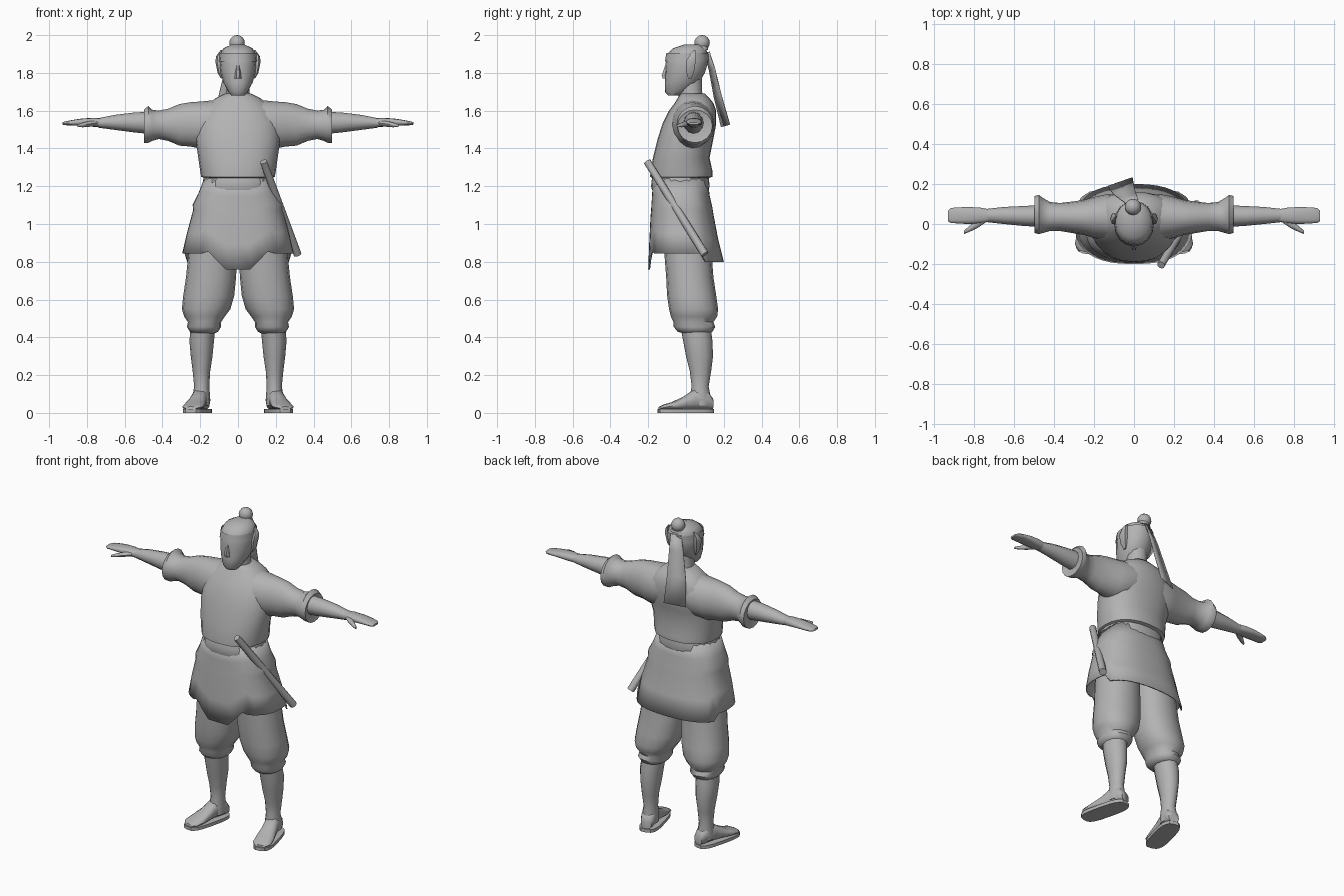
import bpy
import bmesh
from math import cos, sin, pi, copysign, radians
from mathutils import Matrix, Vector

default_cube = bpy.data.objects.get("Cube")
if default_cube:
    bpy.data.objects.remove(default_cube, do_unlink=True)

GREY = (0.45, 0.45, 0.45, 1)
clay = bpy.data.materials.new("plain grey")
clay.use_nodes = True
clay.diffuse_color = GREY
clay.node_tree.nodes["Principled BSDF"].inputs["Base Color"].default_value = GREY


def finish(name, bm, transform=None, angle=50):
    """Turn a bmesh into a shaded, coloured object."""
    if transform:
        bm.transform(transform)
    bmesh.ops.recalc_face_normals(bm, faces=bm.faces[:])
    mesh = bpy.data.meshes.new(name)
    bm.to_mesh(mesh)
    bm.free()
    mesh.materials.append(clay)
    mesh.shade_smooth()
    mesh.set_sharp_from_angle(angle=radians(angle))
    obj = bpy.data.objects.new(name, mesh)
    bpy.context.collection.objects.link(obj)
    return obj


def place(axis, t, u, v):
    return {"x": (t, u, v), "y": (u, t, v), "z": (u, v, t)}[axis]


def loft(name, axis, rings, sides=16, power=2.0, caps=True,
         transform=None, reshape=None, angle=50):
    """Skin rounded sections. A ring is (position, u low, u high, v low, v high),
    or (position, u half width, v low, v high) when centred."""
    bm = bmesh.new()
    loops = []
    for ring in rings:
        if len(ring) == 4:
            ring = (ring[0], -ring[1], *ring[1:])
        t, u_low, u_high, v_low, v_high = ring
        loop = []
        for i in range(sides):
            a = 2 * pi * i / sides
            c, s = cos(a), sin(a)
            c = copysign(abs(c) ** (2 / power), c)
            s = copysign(abs(s) ** (2 / power), s)
            u = (u_low + u_high + (u_high - u_low) * c) / 2
            v = (v_low + v_high + (v_high - v_low) * s) / 2
            point = place(axis, t, u, v)
            loop.append(bm.verts.new(reshape(*point) if reshape else point))
        loops.append(loop)
    for low, high in zip(loops, loops[1:]):
        for i in range(sides):
            j = (i + 1) % sides
            bm.faces.new((low[i], low[j], high[j], high[i]))
    if caps:
        bm.faces.new(loops[0])
        bm.faces.new(loops[-1])
    return finish(name, bm, transform, angle)


# Upper robe, blousing over the sash
loft("robe_body", "z", [
    (1.24, .17, -.17, .11), (1.25, .195, -.19, .14), (1.28, .2, -.188, .14),
    (1.35, .21, -.175, .125), (1.45, .225, -.15, .145), (1.53, .22, -.125, .16),
    (1.6, .19, -.09, .16), (1.64, .15, -.06, .145), (1.665, .12, -.045, .125),
    (1.69, .07, -.03, .1)], sides=24, power=2.3)

loft("waist_sash", "z", [
    (1.18, .185, -.18, .12), (1.2, .19, -.185, .125),
    (1.23, .185, -.182, .122), (1.26, .18, -.175, .12)], sides=24, power=2.3)


# Robe skirt with a pointed front hem
SKIRT_TOP, SKIRT_LOW = 1.24, .84


def hem_shape(x, y, z):
    if y < -.08 and abs(x) < .18:
        hem = .76 + .12 * max(0, abs(x) - .07) / .11
    elif y > .1:
        hem = .8
    else:
        hem = .845
    drop = (SKIRT_TOP - z) / (SKIRT_TOP - SKIRT_LOW)
    return x, y, SKIRT_TOP - drop * (SKIRT_TOP - hem)


skirt = loft("robe_skirt", "z", [
    (SKIRT_TOP, .18, -.175, .115), (1.16, .21, -.18, .125), (1.1, .24, -.185, .14),
    (1.07, .238, -.188, .145), (.95, .27, -.195, .17), (SKIRT_LOW, .295, -.2, .2)],
    sides=40, power=2.5, caps=False, reshape=hem_shape)
cloth = skirt.modifiers.new("cloth thickness", "SOLIDIFY")
cloth.thickness = .008

# Neck, head and face
loft("neck", "z", [(1.62, .075, -.04, .11), (1.7, .06, -.04, .085),
                   (1.78, .06, -.04, .085)], sides=12)
loft("head", "z", [
    (1.68, .035, -.095, -.03), (1.7, .052, -.112, .01), (1.75, .078, -.112, .07),
    (1.8, .092, -.11, .1), (1.85, .097, -.108, .115), (1.9, .093, -.1, .115),
    (1.93, .078, -.07, .105), (1.95, .035, -.01, .08)], sides=16, power=2.1)
loft("nose", "z", [(1.77, .018, -.125, -.09), (1.785, .017, -.132, -.09),
                   (1.84, .009, -.112, -.09)], sides=6)
loft("headband", "z", [(1.86, .1, -.112, .119), (1.905, .097, -.104, .119)],
     sides=16, power=2.1, caps=False)

# Topknot and trailing headband ribbon
loft("hair_tie", "z", [(1.92, .045, .04, .12), (1.95, .028, .055, .115)], sides=10)
bm = bmesh.new()
bmesh.ops.create_uvsphere(bm, u_segments=12, v_segments=8, radius=.041)
finish("topknot", bm, Matrix.Translation((-.005, .085, 1.959)))

bm = bmesh.new()
rows = []
for x, y, z, half in [(-.01, .115, 1.91, .03), (-.03, .14, 1.82, .04),
                      (-.052, .17, 1.68, .052), (-.07, .212, 1.52, .062)]:
    rows.append([bm.verts.new((x + k * half, y + k * half * .35, z + k * half * .1))
                 for k in (-1, 0, 1)])
for upper, lower in zip(rows, rows[1:]):
    for k in range(2):
        bm.faces.new((upper[k], upper[k + 1], lower[k + 1], lower[k]))
ribbon = finish("headband_ribbon", bm)
ribbon.modifiers.new("cloth thickness", "SOLIDIFY").thickness = .006

# Scabbard hanging at the left hip
top, tip = Vector((.135, -.205, 1.33)), Vector((.315, .1, .84))
axis = tip - top
bm = bmesh.new()
bmesh.ops.create_cone(bm, cap_ends=True, segments=10, radius1=.02, radius2=.022,
                      depth=axis.length)
finish("scabbard", bm, Matrix.Translation((top + tip) / 2)
       @ axis.to_track_quat("Z", "Y").to_matrix().to_4x4())

# Paired parts, built on the left and mirrored to the right
for side, sign in (("left", 1), ("right", -1)):
    mirror = Matrix.Scale(sign, 4, (1, 0, 0))

    loft(side + "_sleeve", "x", [
        (.05, -.07, .15, 1.44, 1.665), (.13, -.08, .15, 1.4, 1.655),
        (.2, -.07, .135, 1.4, 1.648), (.25, -.055, .12, 1.41, 1.645),
        (.31, -.045, .112, 1.415, 1.635), (.37, -.035, .105, 1.44, 1.61),
        (.42, -.035, .11, 1.45, 1.6), (.455, -.045, .13, 1.44, 1.605),
        (.475, -.05, .145, 1.43, 1.625), (.498, -.045, .14, 1.43, 1.605),
        (.49, -.02, .11, 1.46, 1.585)], sides=16, transform=mirror)

    loft(side + "_arm", "x", [
        (.45, -.015, .095, 1.475, 1.595), (.55, -.01, .09, 1.485, 1.59),
        (.65, 0, .085, 1.498, 1.578), (.74, .01, .075, 1.51, 1.56)],
        sides=12, transform=mirror)

    loft(side + "_hand", "x", [
        (.72, .012, .073, 1.512, 1.56), (.77, .003, .082, 1.515, 1.562),
        (.83, 0, .085, 1.52, 1.558), (.88, .003, .083, 1.522, 1.55),
        (.915, .005, .08, 1.523, 1.543), (.93, .015, .065, 1.526, 1.538)],
        sides=12, power=2.6, transform=mirror)

    loft(side + "_thumb", "x", [
        (.745, .005, .05, 1.52, 1.55), (.785, -.022, .02, 1.515, 1.545),
        (.82, -.038, -.008, 1.512, 1.537), (.85, -.05, -.034, 1.513, 1.527)],
        sides=8, transform=mirror)

    loft(side + "_ear", "z", [
        (1.77, .08, .09, .01, .03), (1.8, .08, .108, 0, .045),
        (1.86, .08, .12, -.005, .055), (1.89, .085, .115, .015, .055),
        (1.92, .085, .092, .04, .05)], sides=6, transform=mirror)

    loft(side + "_trouser_leg", "z", [
        (1.0, .005, .24, -.12, .13), (.85, .005, .262, -.115, .135),
        (.72, .01, .275, -.105, .145), (.62, .02, .29, -.1, .16),
        (.55, .04, .297, -.09, .17), (.51, .07, .285, -.08, .165),
        (.48, .09, .265, -.065, .145), (.455, .09, .27, -.065, .155),
        (.43, .105, .255, -.045, .14), (.42, .125, .24, -.01, .12)],
        sides=16, power=2.2, transform=mirror)

    loft(side + "_shin", "z", [
        (.46, .12, .25, -.03, .13), (.38, .127, .257, -.015, .14),
        (.3, .135, .25, .0, .143), (.22, .147, .24, .02, .133),
        (.14, .152, .232, .03, .12), (.09, .148, .24, .02, .13),
        (.04, .15, .238, .02, .13)], sides=12, transform=mirror)

    # Foot and sandal turn outward about the ankle
    turn = mirror @ Matrix.Translation((.195, .08, 0)) @ Matrix.Rotation(radians(14), 4, "Z")
    loft(side + "_foot", "y", [
        (.06, .032, .018, .08), (.03, .043, .018, .12), (-.04, .042, .018, .125),
        (-.09, .047, .018, .09), (-.15, .056, .018, .06), (-.2, .054, .018, .045),
        (-.225, .03, .018, .033)], sides=12, power=2.4, transform=turn)
    loft(side + "_sandal_sole", "z", [(0, .06, -.235, .068), (.02, .06, -.235, .068)],
         sides=20, power=3.2, transform=turn, angle=35)
